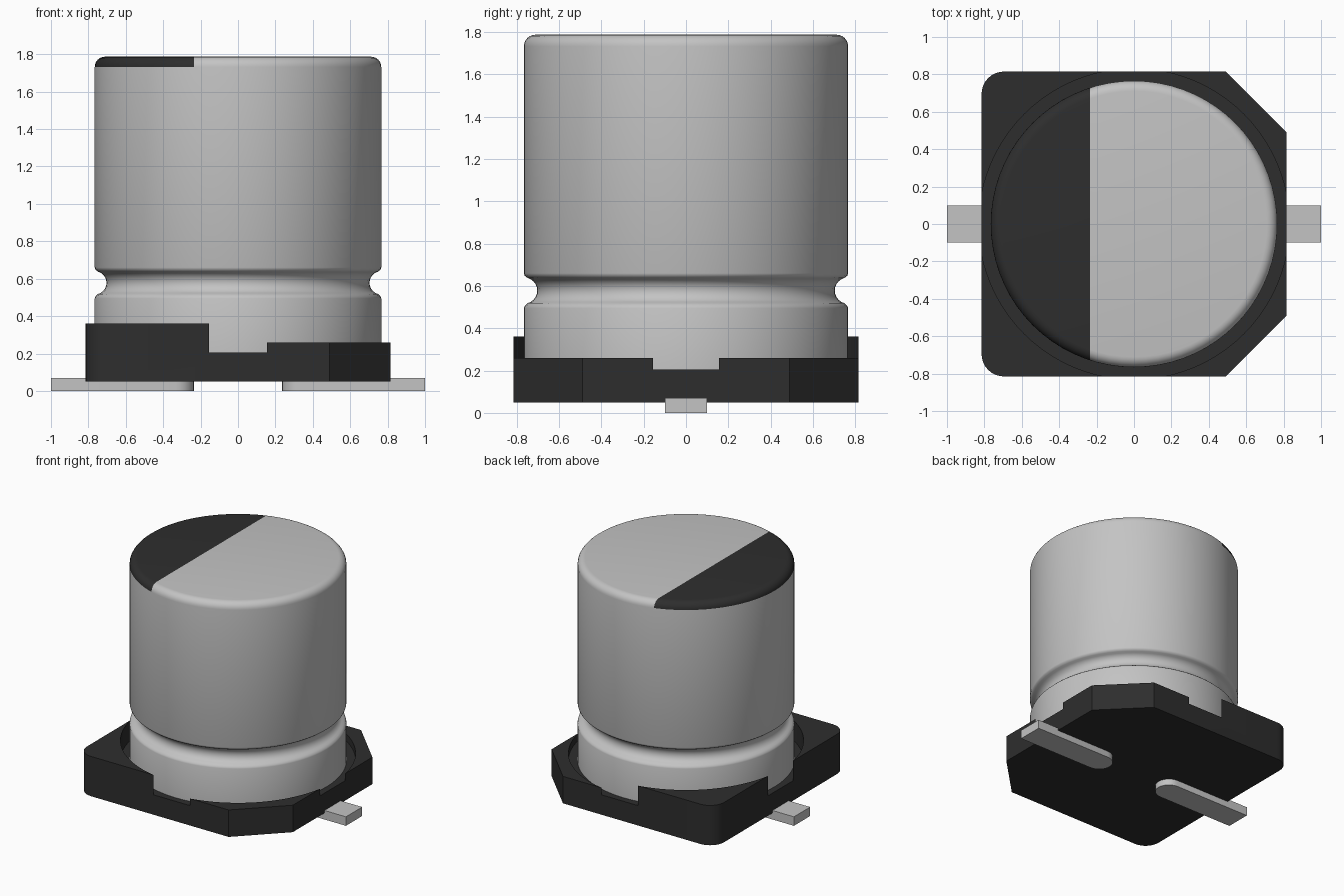
import bpy
import bmesh
import math

if "Cube" in bpy.data.objects:
    bpy.data.objects.remove(bpy.data.objects["Cube"], do_unlink=True)


def make_material(name, colour):
    mat = bpy.data.materials.new(name)
    mat.use_nodes = True
    mat.diffuse_color = (*colour, 1)
    bsdf = next(n for n in mat.node_tree.nodes if n.type == 'BSDF_PRINCIPLED')
    bsdf.inputs["Base Color"].default_value = (*colour, 1)
    return mat


METAL = make_material("light aluminium grey", (0.55, 0.55, 0.55))
BLACK = make_material("black plastic", (0.027, 0.027, 0.027))


def finish(name, bm, mats):
    bmesh.ops.recalc_face_normals(bm, faces=bm.faces)
    mesh = bpy.data.meshes.new(name)
    bm.to_mesh(mesh)
    bm.free()
    for mat in mats:
        mesh.materials.append(mat)
    obj = bpy.data.objects.new(name, mesh)
    bpy.context.collection.objects.link(obj)
    return obj


def smooth(obj):
    bpy.ops.object.select_all(action='DESELECT')
    obj.select_set(True)
    bpy.context.view_layer.objects.active = obj
    bpy.ops.object.shade_smooth_by_angle(angle=math.radians(35))


def prism(name, outline, z0, z1, mat):
    """Extrude a flat outline from z0 up to z1."""
    bm = bmesh.new()
    face = bm.faces.new([bm.verts.new((x, y, z0)) for x, y in outline])
    top = bmesh.ops.extrude_face_region(bm, geom=[face])["geom"]
    verts = [v for v in top if isinstance(v, bmesh.types.BMVert)]
    bmesh.ops.translate(bm, vec=(0, 0, z1 - z0), verts=verts)
    return finish(name, bm, [mat])


def arc(cx, cy, r, start, end, steps):
    """Points along an arc, angles in degrees."""
    angles = [math.radians(start + (end - start) * i / steps) for i in range(steps + 1)]
    return [(cx + r * math.cos(a), cy + r * math.sin(a)) for a in angles]


# Base: rounded corners on one side, cut corners on the other
H, CUT, R = 0.815, 0.49, 0.12
outline = [(CUT, -H), (H, -CUT), (H, CUT), (CUT, H)]
outline += arc(-H + R, H - R, R, 90, 180, 8)
outline += arc(-H + R, -H + R, R, 180, 270, 8)
base = prism("base", outline, 0.05, 0.36, BLACK)

# Lower the cut-corner half, then sink the round seat that notches each side
cutters = [
    prism("low_side_cutter", [(0, -1), (1, -1), (1, 1), (0, 1)], 0.26, 0.6, BLACK),
    prism("seat_cutter", arc(0, 0, 0.83, 0, 360, 96)[:-1], 0.205, 0.7, BLACK),
]
for cutter in cutters:
    cutter.hide_render = True
    mod = base.modifiers.new(cutter.name, 'BOOLEAN')
    mod.operation = 'DIFFERENCE'
    mod.solver = 'EXACT'
    mod.object = cutter
bpy.context.view_layer.update()
carved = bpy.data.meshes.new_from_object(
    base.evaluated_get(bpy.context.evaluated_depsgraph_get()))
base.modifiers.clear()
base.data = carved
for cutter in cutters:
    bpy.data.objects.remove(cutter, do_unlink=True)
smooth(base)

# Can: lathed profile with a rolled groove and a rounded top edge
RAD, TOP, FIL, SEGS = 0.766, 1.787, 0.055, 72
profile = [(RAD, 0.2), (RAD, 0.495), (0.762, 0.506)]
profile += arc(0.765, 0.578, 0.062, 255, 105, 10)
profile += [(0.762, 0.648), (RAD, 0.66)]
profile += arc(RAD - FIL, TOP - FIL, FIL, 0, 90, 6)

bm = bmesh.new()
rings = []
for r, z in profile:
    rings.append([bm.verts.new((x, y, z)) for x, y in arc(0, 0, r, 0, 360, SEGS)[:-1]])
for low, high in zip(rings, rings[1:]):
    for i in range(SEGS):
        j = (i + 1) % SEGS
        bm.faces.new((low[i], low[j], high[j], high[i]))
bm.faces.new(rings[0])
bm.faces.new(rings[-1])

# Polarity mark: cut the top and its rounded rim, then colour one side
MARK_X, MARK_Z = -0.235, TOP - FIL
cap = [f for f in bm.faces if f.calc_center_median().z > MARK_Z]
geom = cap + list({e for f in cap for e in f.edges}) + list({v for f in cap for v in f.verts})
bmesh.ops.bisect_plane(bm, geom=geom, dist=1e-5, plane_co=(MARK_X, 0, 0), plane_no=(1, 0, 0))
for f in bm.faces:
    c = f.calc_center_median()
    f.material_index = int(c.z > MARK_Z and c.x < MARK_X)
can = finish("can", bm, [METAL, BLACK])
smooth(can)

# Terminals: flat strips with a rounded inner end
strip = [(1.0, -0.1), (1.0, 0.1)] + arc(0.335, 0, 0.1, 90, 270, 12)
for side, name in ((1, "left_terminal"), (-1, "right_terminal")):
    pin = prism(name, [(side * x, y) for x, y in strip], 0.0, 0.07, METAL)
    smooth(pin)
